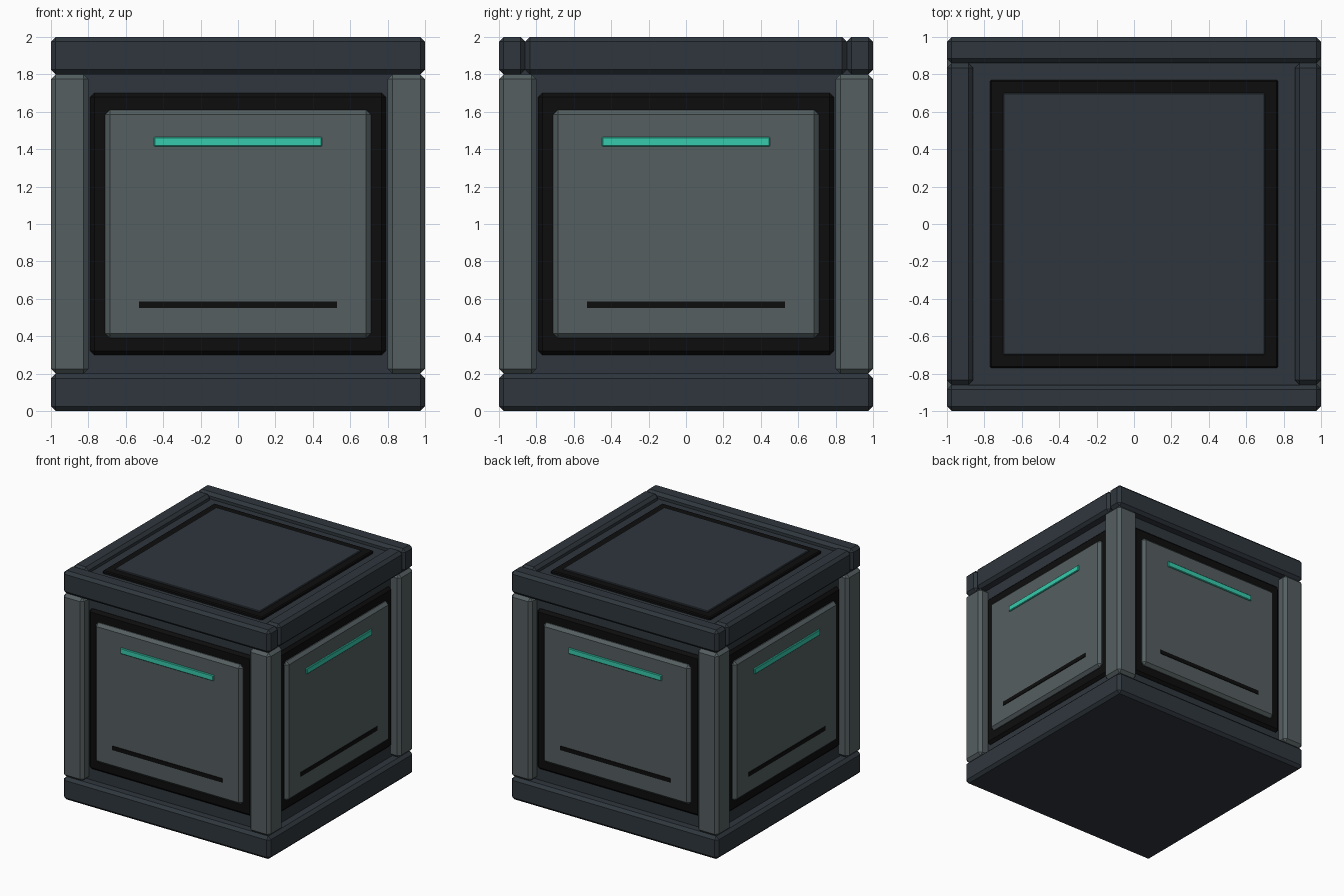
import bpy, bmesh, math
from mathutils import Matrix, Vector

if "Cube" in bpy.data.objects:
    bpy.data.objects.remove(bpy.data.objects["Cube"])


def material(name, rgb):
    m = bpy.data.materials.new(name)
    m.diffuse_color = (*rgb, 1)
    m.use_nodes = True
    m.node_tree.nodes["Principled BSDF"].inputs["Base Color"].default_value = m.diffuse_color
    return m


SLATE = material("dark slate", (0.028, 0.037, 0.047))
GREY = material("panel grey", (0.090, 0.113, 0.118))
BLACK = material("black", (0.004, 0.004, 0.004))
TEAL = material("teal light", (0.038, 0.600, 0.420))


def box(name, lo, hi, mat, bevel=0.0, turn=0):
    """Chamfered box between two corners, turned about z in quarter turns."""
    lo, hi = Vector(lo), Vector(hi)
    bm = bmesh.new()
    bmesh.ops.create_cube(bm, size=1)
    bmesh.ops.scale(bm, vec=hi - lo, verts=bm.verts)
    bmesh.ops.translate(bm, vec=(lo + hi) / 2, verts=bm.verts)
    if bevel:
        bmesh.ops.bevel(bm, geom=bm.edges[:], offset=bevel, segments=1,
                        affect='EDGES', profile=0.5)
    bm.transform(Matrix.Rotation(turn * math.pi / 2, 4, 'Z'))
    bmesh.ops.recalc_face_normals(bm, faces=bm.faces[:])
    me = bpy.data.meshes.new(name)
    bm.to_mesh(me)
    bm.free()
    me.materials.append(mat)
    ob = bpy.data.objects.new(name, me)
    bpy.context.collection.objects.link(ob)
    return ob


# Inner body and base slab
box("core", (-0.915, -0.915, 0.1), (0.915, 0.915, 1.95), SLATE)
box("base", (-1, -1, 0), (1, 1, 0.2), SLATE, 0.025)

# Lid inlay
box("lid_seal", (-0.77, -0.77, 1.93), (0.77, 0.77, 1.975), BLACK, 0.008)
box("lid_panel", (-0.70, -0.70, 1.95), (0.70, 0.70, 1.985), SLATE, 0.005)

for i, side in enumerate(("front", "right", "back", "left")):
    # Top rim: front and back beams run full width, side beams fit between
    half = 1.0 if i % 2 == 0 else 0.86
    box(side + "_top_beam", (-half, -1, 1.8), (half, -0.86, 2.0), SLATE, 0.025, i)
    # Corner post
    box(side + "_corner_post", (-1, -1, 0.2), (-0.8, -0.8, 1.8), GREY, 0.025, i)
    # Side panel with dark surround, light strip and slot
    box(side + "_surround", (-0.79, -0.94, 0.3), (0.79, -0.86, 1.7), BLACK, 0.022, i)
    box(side + "_panel", (-0.71, -0.973, 0.39), (0.71, -0.90, 1.61), GREY, 0.025, i)
    box(side + "_light_strip", (-0.45, -0.985, 1.415), (0.45, -0.96, 1.465), TEAL, 0.005, i)
    box(side + "_slot", (-0.53, -0.979, 0.55), (0.53, -0.971, 0.585), BLACK, 0, i)
